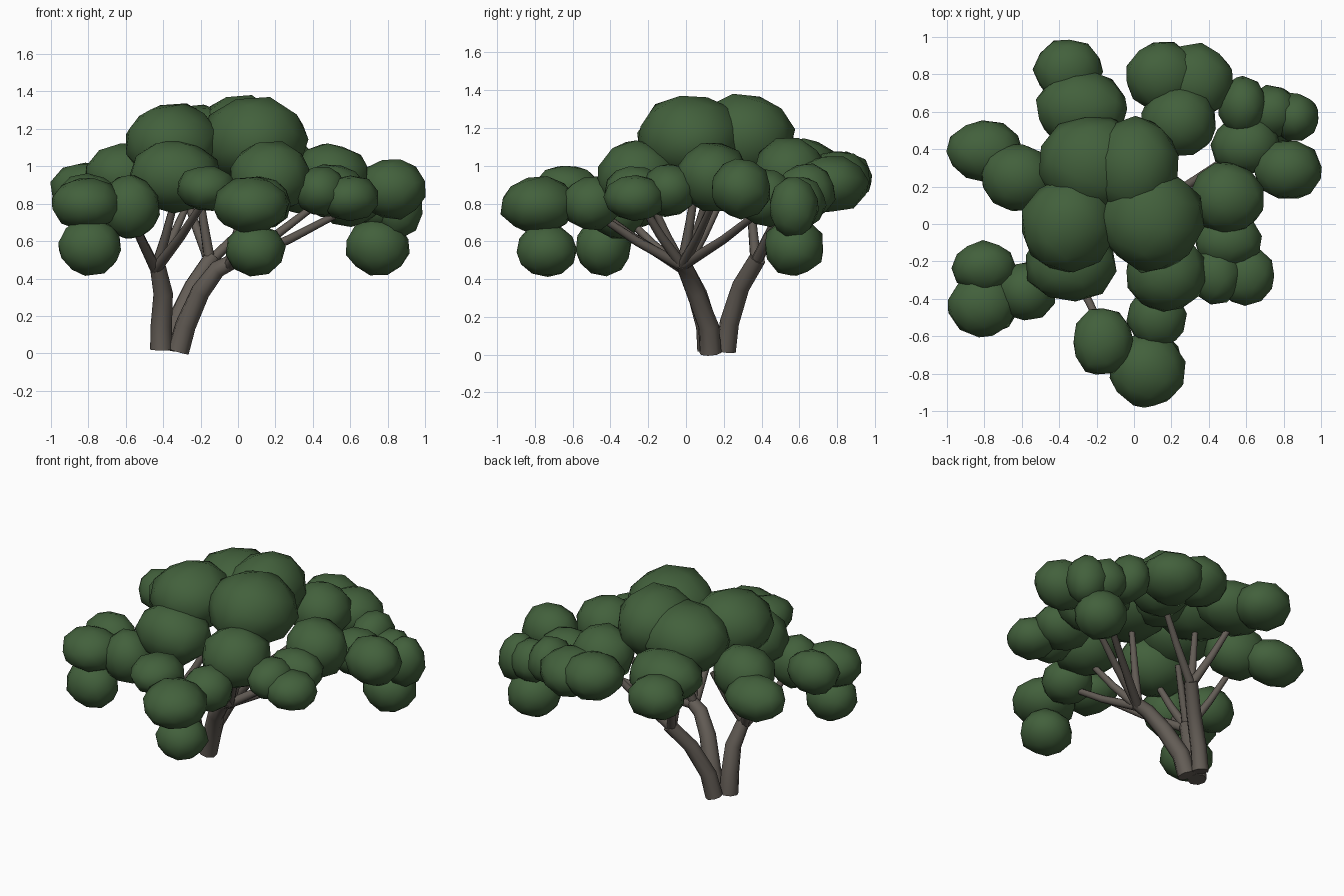
import bpy, bmesh, math, random
from mathutils import Matrix, Vector

random.seed(4)


def material(name, rgb):
    m = bpy.data.materials.new(name)
    m.diffuse_color = (*rgb, 1)
    return m


bark = material("grey_brown_bark", (0.125, 0.108, 0.092))
leaf = material("dark_green_leaf", (0.055, 0.118, 0.045))


def tube(name, points):
    """Tapered eight-sided limb through (x, y, z, radius) points."""
    cu = bpy.data.curves.new(name, 'CURVE')
    cu.dimensions = '3D'
    cu.bevel_depth = 1.0
    cu.bevel_resolution = 2
    cu.use_fill_caps = True
    sp = cu.splines.new('POLY')
    sp.points.add(len(points) - 1)
    for p, (x, y, z, r) in zip(sp.points, points):
        p.co = (x, y, z, 1)
        p.radius = r
    ob = bpy.data.objects.new(name, cu)
    bpy.context.collection.objects.link(ob)
    bpy.ops.object.select_all(action='DESELECT')
    ob.select_set(True)
    bpy.context.view_layer.objects.active = ob
    bpy.ops.object.convert(target='MESH')
    ob = bpy.context.object
    ob.data.materials.clear()
    ob.data.materials.append(bark)
    bpy.ops.object.shade_smooth_by_angle(angle=math.radians(50))


def clump(name, x, y, z, rx, ry, rz):
    """Low-poly leaf clump: a turned, slightly uneven icosphere."""
    bm = bmesh.new()
    bmesh.ops.create_icosphere(bm, subdivisions=2, radius=1.03)
    turn = Matrix.Rotation(random.uniform(0, 6.28), 3, 'Z') @ \
        Matrix.Rotation(random.uniform(0, 6.28), 3, 'X')
    for v in bm.verts:
        p = (turn @ v.co) * random.uniform(0.95, 1.04)
        v.co = Vector((x + p.x * rx, y + p.y * ry, z + p.z * rz))
    for f in bm.faces:
        f.smooth = True
    me = bpy.data.meshes.new(name)
    bm.to_mesh(me)
    bm.free()
    me.materials.append(leaf)
    bpy.context.collection.objects.link(bpy.data.objects.new(name, me))


# Three stems leaning out of one root
tube("trunk_left", [(-0.41, 0.12, 0.02, 0.06), (-0.41, 0.11, 0.15, 0.057),
                    (-0.40, 0.06, 0.32, 0.052), (-0.43, -0.01, 0.47, 0.042)])
tube("trunk_back", [(-0.36, 0.21, 0.02, 0.055), (-0.33, 0.23, 0.17, 0.052),
                    (-0.24, 0.29, 0.36, 0.048), (-0.14, 0.38, 0.51, 0.045)])
tube("trunk_right", [(-0.32, 0.13, 0.01, 0.06), (-0.28, 0.12, 0.15, 0.057),
                     (-0.20, 0.05, 0.33, 0.052), (-0.11, 0.0, 0.45, 0.046),
                     (-0.03, -0.02, 0.49, 0.04)])

# Branches from each fork into the crown
forks = {
    "left": ((-0.44, -0.01, 0.45),
             [(-0.27, 0.10, 0.80), (-0.33, -0.20, 0.85), (-0.62, 0.20, 0.85),
              (-0.57, -0.33, 0.74), (-0.17, -0.56, 0.83)]),
    "back": ((-0.15, 0.37, 0.49),
             [(-0.30, 0.60, 0.90), (0.24, 0.55, 0.90), (-0.22, 0.33, 0.95)]),
    "right": ((-0.05, -0.02, 0.47),
              [(0.16, -0.25, 0.82), (0.07, 0.06, 0.95), (0.45, 0.15, 0.82),
               (0.12, -0.50, 0.76), (0.60, 0.42, 0.78)]),
}
for side, (s, ends) in forks.items():
    for i, e in enumerate(ends):
        mid = [(a + b) / 2 for a, b in zip(s, e)]
        mid[2] -= 0.015
        tube(f"branch_{side}_{i + 1}", [(*s, 0.03), (*mid, 0.024), (*e, 0.018)])

# Leaf clumps: x, y, z, radius x, radius y, radius z
crown = [
    (-0.22, 0.32, 1.11, 0.28, 0.26, 0.22), (0.00, 0.30, 1.15, 0.24, 0.27, 0.23),
    (0.09, 0.03, 1.14, 0.29, 0.28, 0.23), (-0.35, 0.00, 1.12, 0.25, 0.25, 0.22),
]
middle = [
    (-0.34, -0.21, 0.95, 0.24, 0.21, 0.19), (0.17, -0.26, 0.94, 0.22, 0.21, 0.19),
    (0.50, 0.14, 0.94, 0.20, 0.19, 0.18), (0.24, 0.55, 0.97, 0.20, 0.19, 0.18),
    (-0.28, 0.62, 0.98, 0.25, 0.19, 0.16), (-0.62, 0.25, 0.95, 0.20, 0.18, 0.17),
]
outer = [
    (-0.35, 0.82, 0.93, 0.18, 0.17, 0.14), (0.15, 0.79, 0.93, 0.20, 0.18, 0.15),
    (0.33, 0.76, 0.90, 0.20, 0.20, 0.15), (0.58, 0.63, 0.86, 0.13, 0.16, 0.15),
    (0.74, 0.60, 0.80, 0.14, 0.14, 0.14), (0.86, 0.57, 0.78, 0.13, 0.13, 0.16),
    (0.82, 0.29, 0.88, 0.18, 0.16, 0.16), (0.60, 0.42, 0.83, 0.18, 0.16, 0.15),
    (-0.80, 0.39, 0.88, 0.20, 0.16, 0.14), (-0.80, -0.23, 0.82, 0.17, 0.14, 0.14),
    (-0.81, -0.43, 0.80, 0.18, 0.17, 0.14), (-0.58, -0.36, 0.78, 0.16, 0.16, 0.17),
    (0.50, -0.09, 0.87, 0.18, 0.15, 0.14), (0.60, -0.27, 0.83, 0.16, 0.16, 0.12),
    (0.44, -0.27, 0.87, 0.14, 0.16, 0.13), (0.12, -0.50, 0.80, 0.16, 0.16, 0.14),
    (0.07, -0.78, 0.79, 0.20, 0.20, 0.15), (-0.17, -0.63, 0.88, 0.16, 0.18, 0.12),
]
low = [
    (-0.79, -0.44, 0.57, 0.17, 0.15, 0.15), (0.09, -0.74, 0.55, 0.16, 0.16, 0.14),
    (0.75, 0.57, 0.57, 0.17, 0.16, 0.15),
]
for layer, group in (("crown", crown), ("middle", middle), ("outer", outer), ("low", low)):
    for i, c in enumerate(group):
        clump(f"leaf_clump_{layer}_{i + 1}", *c)
